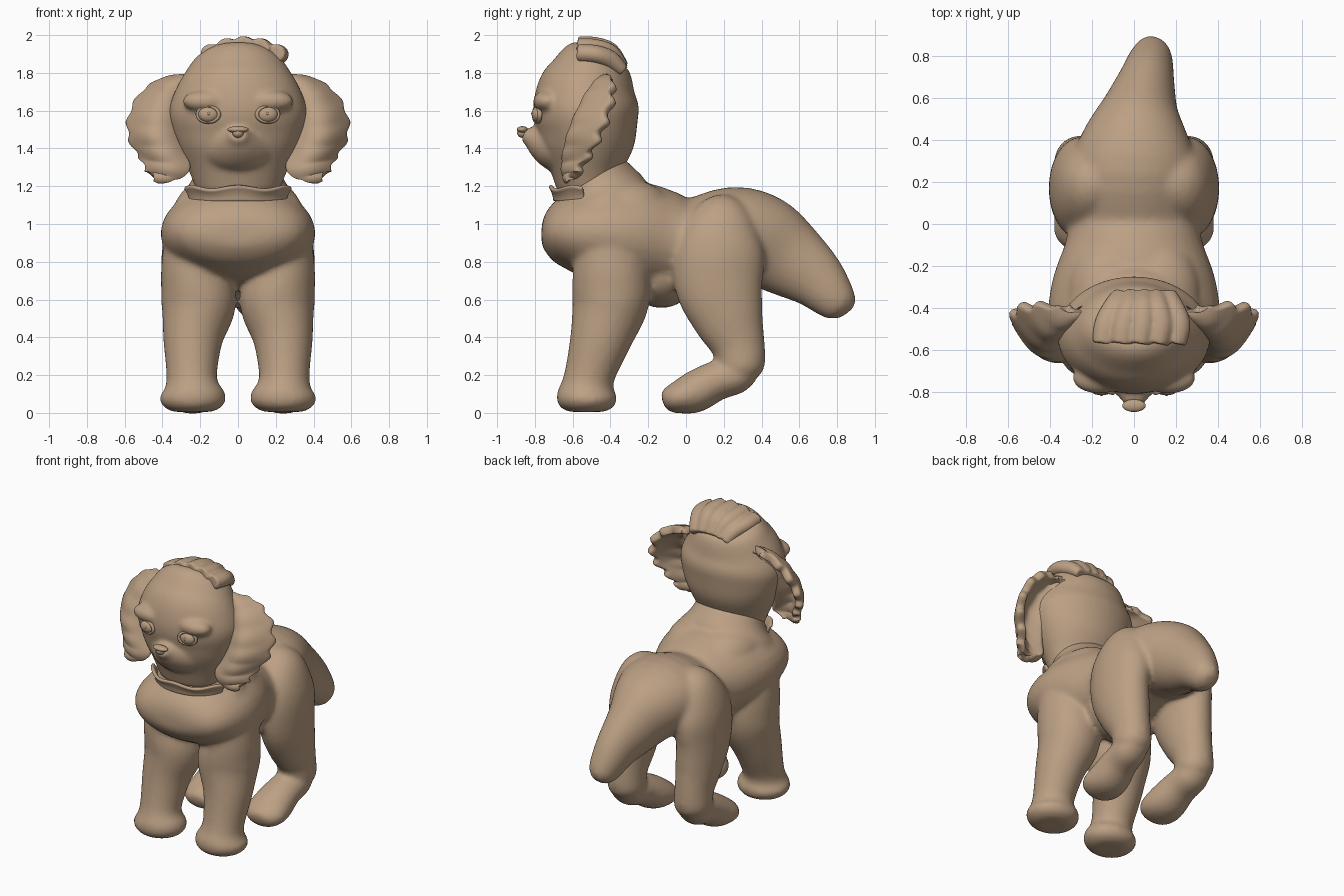
import bpy
import bmesh
from math import sin, cos, pi, radians
from mathutils import Vector, Matrix

cube = bpy.data.objects.get("Cube")
if cube:
    bpy.data.objects.remove(cube)

# One clay colour for everything
clay = bpy.data.materials.new("tan clay")
clay.use_nodes = True
TAN = (0.50, 0.35, 0.23, 1)
clay.diffuse_color = TAN
clay.node_tree.nodes["Principled BSDF"].inputs["Base Color"].default_value = TAN


def finish(name, bm, voxel=0, thickness=0, smooth=6):
    """Turn a bmesh into a smooth object, optionally fused or thickened."""
    bmesh.ops.recalc_face_normals(bm, faces=bm.faces)
    mesh = bpy.data.meshes.new(name)
    bm.to_mesh(mesh)
    bm.free()
    mesh.materials.append(clay)
    obj = bpy.data.objects.new(name, mesh)
    bpy.context.collection.objects.link(obj)
    bpy.ops.object.select_all(action="DESELECT")
    obj.select_set(True)
    bpy.context.view_layer.objects.active = obj
    bpy.ops.object.shade_smooth_by_angle(angle=radians(50))
    if thickness:
        mod = obj.modifiers.new("thickness", "SOLIDIFY")
        mod.thickness, mod.offset = thickness, 0
        mod = obj.modifiers.new("rounding", "SUBSURF")
        mod.levels = mod.render_levels = 1
    if voxel:
        mod = obj.modifiers.new("fuse", "REMESH")
        mod.mode, mod.voxel_size, mod.use_smooth_shade = "VOXEL", voxel, True
        mod = obj.modifiers.new("soften", "SMOOTH")
        mod.factor, mod.iterations = 0.5, smooth
    return obj


def spline(points, t):
    """Catmull-Rom through points, t from 0 to 1."""
    n = len(points) - 1
    i = min(int(t * n), n - 1)
    f = t * n - i
    a, b, c, d = (Vector(points[max(0, min(n, i + k))]) for k in (-1, 0, 1, 2))
    return (b * 2 + (c - a) * f + (a * 2 - b * 5 + c * 4 - d) * f ** 2
            + (b * 3 - a - c * 3 + d) * f ** 3) / 2


def loft(bm, rings, side=1, n=32, steps=4):
    """Tube through (x, y, z, half width, half depth) stations."""
    count = (len(rings) - 1) * steps
    path = [spline(rings, i / count) for i in range(count + 1)]
    loops = []
    for i, p in enumerate(path):
        a, b = path[max(i - 1, 0)], path[min(i + 1, count)]
        tangent = (Vector(b[:3]) - Vector(a[:3])).normalized()
        depth = tangent.cross(Vector((1, 0, 0))).normalized()
        width = depth.cross(tangent)
        loop = []
        for k in range(n):
            ang = 2 * pi * k / n
            v = Vector(p[:3]) + width * p[3] * cos(ang) + depth * p[4] * sin(ang)
            loop.append(bm.verts.new((v.x * side, v.y, v.z)))
        loops.append(loop)
    for a, b in zip(loops, loops[1:]):
        for k in range(n):
            bm.faces.new((a[k], a[k - 1], b[k - 1], b[k]))
    bm.faces.new(loops[0])
    bm.faces.new(loops[-1])


def ball(bm, centre, size):
    bmesh.ops.create_uvsphere(bm, u_segments=24, v_segments=14, radius=1,
                              matrix=Matrix.Translation(centre) @ Matrix.Diagonal((*size, 1)))


def sheet(name, fn, nu, nv, thickness):
    bm = bmesh.new()
    g = [[bm.verts.new(fn(u / nu, v / nv)) for u in range(nu + 1)] for v in range(nv + 1)]
    for v in range(nv):
        for u in range(nu):
            bm.faces.new((g[v][u], g[v][u + 1], g[v + 1][u + 1], g[v + 1][u]))
    return finish(name, bm, thickness=thickness)


# Body: torso running into the tail, neck and four legs fused together
body = bmesh.new()
loft(body, [(0, -.765, .95, .12, .045), (0, -.745, .95, .23, .1), (0, -.69, .952, .32, .165),
            (0, -.58, .957, .385, .225), (0, -.42, .95, .41, .27), (0, -.25, .93, .385, .29),
            (0, -.08, .905, .325, .265), (0, .05, .905, .31, .235), (0, .25, .955, .31, .242),
            (.01, .4, .91, .26, .245), (.03, .54, .82, .185, .212), (.06, .68, .715, .135, .165),
            (.08, .785, .605, .105, .12), (.08, .83, .56, .08, .09), (.08, .855, .53, .04, .045)])
loft(body, [(0, -.44, 1, .34, .22), (0, -.44, 1.12, .33, .25),
            (0, -.465, 1.2, .26, .225), (0, -.5, 1.3, .22, .17)])
ball(body, (0, -.13, .74), (.26, .19, .185))
FRONT_LEG = [(.25, -.41, .95, .14, .17), (.235, -.4, .75, .175, .2), (.208, -.4, .59, .2, .205),
             (.238, -.45, .4, .16, .165), (.245, -.505, .22, .135, .135),
             (.243, -.52, .15, .14, .138), (.24, -.525, .1, .172, .158),
             (.24, -.525, .06, .174, .158), (.24, -.525, .025, .145, .135), (.24, -.525, .005, .1, .09)]
HIND_LEG = [(.12, .22, 1.11, .07, .08), (.18, .2, 1.03, .15, .17), (.24, .175, .87, .16, .24),
            (.26, .175, .68, .145, .235), (.26, .225, .5, .135, .19), (.26, .275, .36, .12, .145),
            (.26, .295, .24, .12, .125), (.26, .3, .19, .09, .09)]
HIND_FOOT = [(.26, .36, .22, .07, .05), (.26, .28, .2, .11, .095), (.25, .16, .17, .12, .105),
             (.24, .04, .108, .14, .11), (.24, -.05, .08, .14, .085), (.24, -.105, .07, .1, .06),
             (.24, -.125, .065, .05, .03)]
for s in (1, -1):
    for part in (FRONT_LEG, HIND_LEG, HIND_FOOT):
        loft(body, part, s)
    # Shoulder sloping from the neck to the back
    ball(body, (.12 * s, -.33, 1.08), (.2, .25, .16))
finish("body", body, voxel=.014, smooth=14)

# Head: egg shaped skull with muzzle and brows fused in
head = bmesh.new()
loft(head, [(0, -.52, 1.18, .22, .16), (0, -.525, 1.28, .26, .19), (0, -.525, 1.4, .315, .245),
            (0, -.525, 1.5, .35, .265), (0, -.53, 1.6, .365, .28), (0, -.525, 1.7, .335, .265),
            (0, -.505, 1.8, .28, .225), (0, -.49, 1.88, .22, .17), (0, -.47, 1.93, .12, .09),
            (0, -.47, 1.945, .04, .03)], n=48)
loft(head, [(0, -.6, 1.41, .27, .19), (0, -.7, 1.42, .19, .14), (0, -.77, 1.44, .125, .1),
            (0, -.82, 1.46, .075, .06), (0, -.86, 1.475, .045, .035)])
for s in (1, -1):
    ball(head, (.165 * s, -.735, 1.65), (.13, .075, .06))
finish("head", head, voxel=.012, smooth=12)

# Nose and lips
nose = bmesh.new()
ball(nose, (0, -.866, 1.5), (.056, .03, .018))
ball(nose, (0, -.866, 1.482), (.03, .028, .026))
finish("nose", nose)
lips = bmesh.new()
ball(lips, (0, -.798, 1.405), (.045, .02, .011))
ball(lips, (0, -.785, 1.386), (.03, .02, .01))
finish("lips", lips)

for s, side in ((1, "left"), (-1, "right")):
    # Eyeball with a small pupil, framed by a lid
    eye = bmesh.new()
    ball(eye, (.155 * s, -.785, 1.58), (.055, .032, .042))
    ball(eye, (.155 * s, -.814, 1.585), (.008, .006, .008))
    finish(side + "_eye", eye)
    bpy.ops.mesh.primitive_torus_add(location=(.157 * s, -.788, 1.58), rotation=(pi / 2, 0, .25 * s),
                                     major_radius=.056, minor_radius=.01,
                                     major_segments=32, minor_segments=8)
    lid = bpy.context.object
    lid.name = side + "_eyelid"
    lid.scale = (1.05, .75, 1.3)
    lid.data.materials.append(clay)
    bpy.ops.object.shade_smooth()

    # Cupped ear with wavy locks towards the outer edge: rows of z, inner x, outer x
    EAR = [(1.77, .23, .31), (1.76, .24, .41), (1.7, .27, .51), (1.59, .3, .57),
           (1.48, .31, .565), (1.38, .29, .51), (1.29, .26, .475), (1.235, .34, .43)]

    def ear(u, v):
        z, inner, outer = spline(EAR, v)
        wave = sin(v * 15 * pi + u * 5) * min(1, v * 4)
        x = inner + (outer - inner) * u + .01 * wave * u ** 3
        y = -.41 - .39 * (1.77 - z) + sin(pi * v) * (.07 * u * u - .1 * sin(pi * u))
        return (x * s, y + .015 * wave * u * u, z - .03 * u * sin(pi * v))

    sheet(side + "_ear", ear, 14, 60, .055)

# Swept back tuft of locks with a blunt front
tuft = bmesh.new()
for i in range(5):
    f = -1 + i * .5
    x, drop = .025 + .17 * f, .042 * f * f
    loft(tuft, [(x, -.57, 1.945 - drop, .055, .05), (x + .015, -.48, 1.94 - drop, .06, .05),
                (.045 + .14 * f, -.4, 1.91 - drop, .055, .05),
                (.05 + .11 * f, -.335, 1.83 - drop * .4, .045, .035)], n=20)
finish("hair_tuft", tuft, voxel=.01, smooth=4)


# Frilled collar lip round the front of the neck
def collar(u, v):
    ang = radians(-72 + 144 * u)
    flare = 1 + .13 * v * v
    z = 1.12 + .075 * v + .01 * v * sin(u * 5 * pi)
    return (.265 * flare * sin(ang), -.47 - .222 * flare * cos(ang), z)


sheet("collar", collar, 40, 6, .022)
